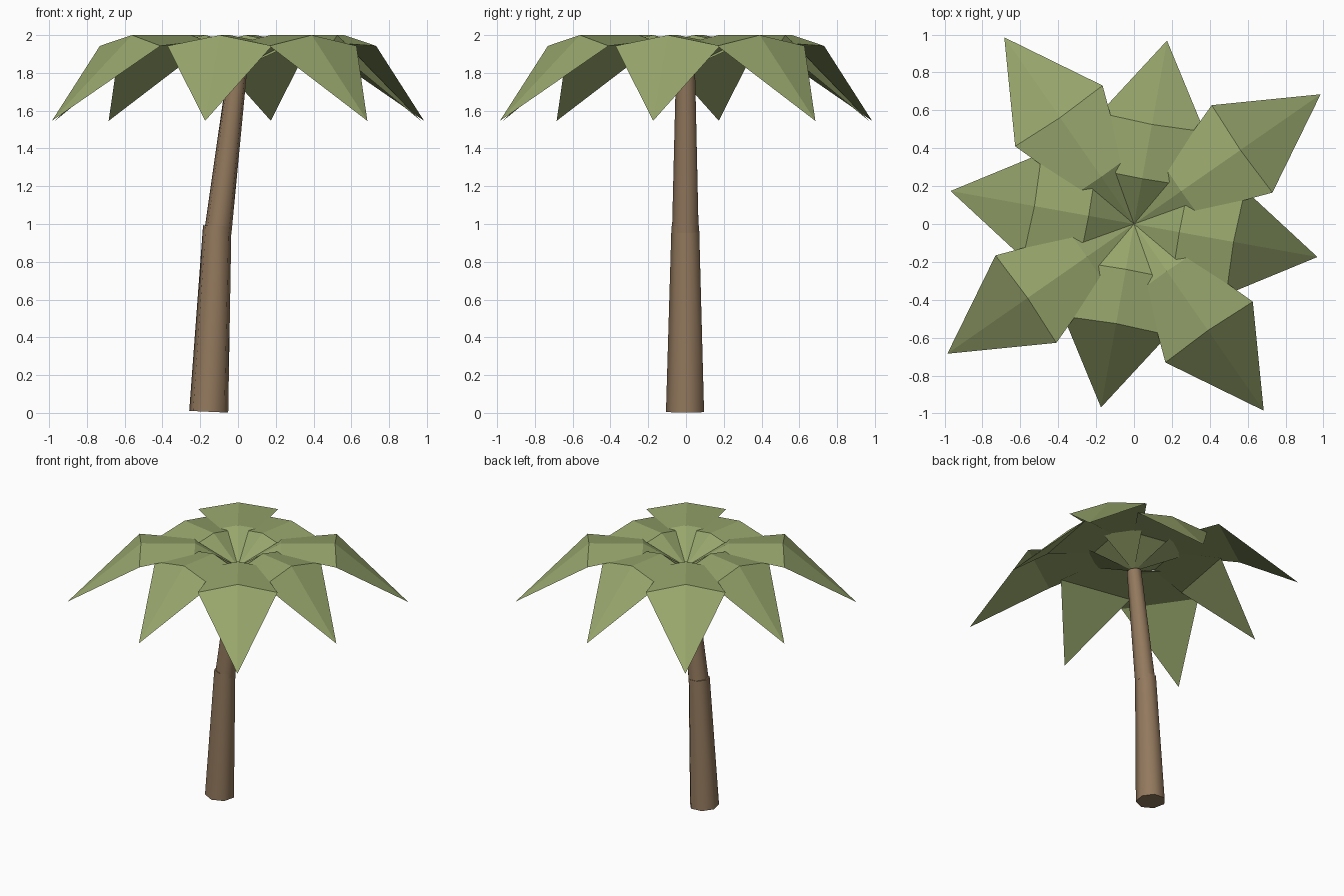
import bpy, bmesh, math
from mathutils import Vector

if "Cube" in bpy.data.objects:
    bpy.data.objects.remove(bpy.data.objects["Cube"])


def material(name, rgb):
    m = bpy.data.materials.new(name)
    m.diffuse_color = (*rgb, 1)
    m.use_nodes = True
    m.node_tree.nodes["Principled BSDF"].inputs["Base Color"].default_value = m.diffuse_color
    return m


GREEN = material("leaf_green", (0.31, 0.38, 0.15))
BROWN = material("bark_brown", (0.29, 0.19, 0.11))


# Tapered seven-sided trunk section running between two points, leaning in x
def trunk(name, a, b, r1, r2):
    a, b = Vector(a), Vector(b)
    axis = b - a
    bpy.ops.mesh.primitive_cone_add(vertices=7, radius1=r1, radius2=r2,
                                    depth=axis.length, location=(a + b) / 2)
    ob = bpy.context.object
    ob.name = name
    ob.rotation_euler = (0, -math.atan2(axis.x, axis.z), math.pi)
    ob.data.materials.append(BROWN)
    bpy.ops.object.shade_smooth_by_angle(angle=math.radians(60))


trunk("lower_trunk", (-0.155, 0, 0.006), (-0.11, 0, 0.99), 0.106, 0.077)
trunk("upper_trunk", (-0.106, 0, 0.96), (-0.003, 0, 1.822), 0.074, 0.053)


# Solid frond with a ridged top and flat underside:
# rises from the hub, runs level, then droops to a point
def frond(name, angle, inner, kink, tip):
    bm = bmesh.new()
    ca, sa = math.cos(angle), math.sin(angle)

    def vert(along, side, z):
        return bm.verts.new((along * ca - side * sa, along * sa + side * ca, z))

    def row(along, edge_along, half, edge_z):
        return [vert(edge_along, -half, edge_z), vert(along, 0, 2.0),
                vert(edge_along, half, edge_z)]

    hub = vert(0, 0, 1.82)
    r1 = row(inner, inner + 0.003, 0.142, 1.971)
    r2 = row(kink - 0.011, kink, 0.281, 1.943)
    end = vert(tip, 0, 1.546)
    for i, j in ((0, 1), (1, 2), (2, 0)):   # two top sides, then underside
        bm.faces.new((hub, r1[i], r1[j]))
        bm.faces.new((r1[i], r2[i], r2[j], r1[j]))
        bm.faces.new((r2[i], end, r2[j]))
    bmesh.ops.recalc_face_normals(bm, faces=bm.faces)
    me = bpy.data.meshes.new(name)
    bm.to_mesh(me)
    bm.free()
    me.materials.append(GREEN)
    ob = bpy.data.objects.new(name, me)
    bpy.context.collection.objects.link(ob)


# Four long and four short fronds alternate around the crown
for k in range(4):
    frond(f"long_frond_{k}", math.radians(34.8 + 90 * k), 0.303, 0.695, 1.2)
    frond(f"short_frond_{k}", math.radians(79.8 + 90 * k), 0.243, 0.545, 0.984)
